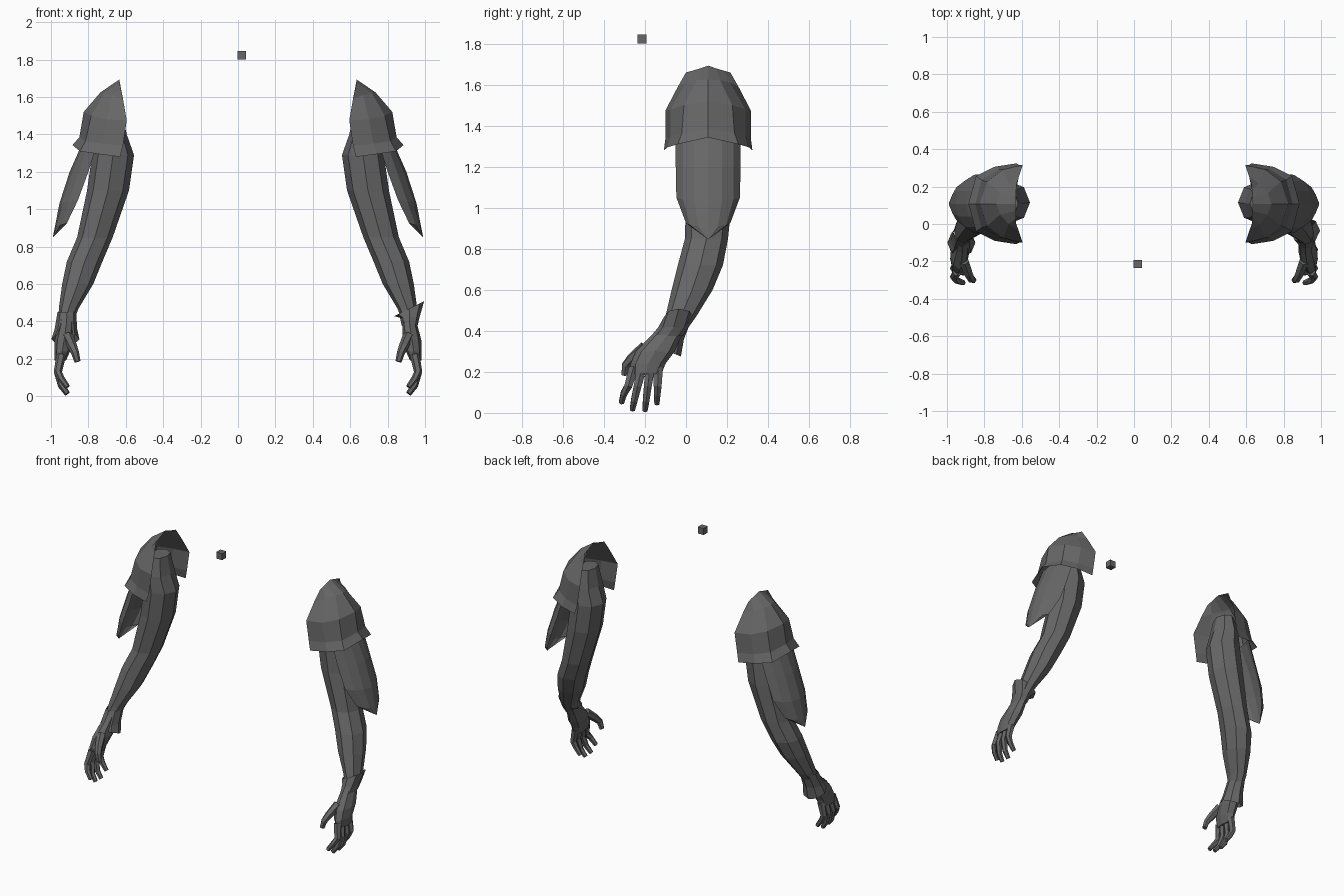
import bpy, bmesh, math
from mathutils import Vector

if "Cube" in bpy.data.objects:
    bpy.data.objects.remove(bpy.data.objects["Cube"])

steel = bpy.data.materials.new("dark_grey")
steel.diffuse_color = (0.135, 0.135, 0.135, 1)
steel.use_nodes = True
steel.node_tree.nodes["Principled BSDF"].inputs["Base Color"].default_value = steel.diffuse_color
CY = 0.108  # front/back symmetry plane of the shoulder armour


def finish(name, bm, s):
    """Mirror to side s, tidy normals and create the object."""
    for v in bm.verts:
        v.co.x *= s
    bmesh.ops.remove_doubles(bm, verts=bm.verts, dist=1e-4)
    bmesh.ops.recalc_face_normals(bm, faces=bm.faces)
    me = bpy.data.meshes.new(name)
    bm.to_mesh(me)
    bm.free()
    me.materials.append(steel)
    ob = bpy.data.objects.new(name, me)
    bpy.context.collection.objects.link(ob)
    return ob


def tube(name, rings, s, sides=8, tilt_x=0.0, tilt_y=0.0, caps=True):
    """Loft through horizontal rings (x, y, z, rx, ry); the first ring may tilt."""
    bm = bmesh.new()
    loops = []
    for k, (x, y, z, rx, ry) in enumerate(rings):
        loop = []
        for i in range(sides):
            a = 2 * math.pi * i / sides
            c, d = rx * math.cos(a), ry * math.sin(a)
            dz = (c * tilt_x + d * tilt_y) if k == 0 else 0
            loop.append(bm.verts.new((x + c, y + d, z + dz)))
        loops.append(loop)
    for a, b in zip(loops, loops[1:]):
        for i in range(sides):
            j = (i + 1) % sides
            bm.faces.new((a[i], a[j], b[j], b[i]))
    if caps:
        bm.faces.new(loops[0])
        bm.faces.new(loops[-1])
    return finish(name, bm, s)


def finger(name, pts, r, s):
    """Six-sided bent digit along a path, narrowing to the tip."""
    bm = bmesh.new()
    pts = [Vector(p) for p in pts]
    loops = []
    for k, p in enumerate(pts):
        t = (pts[min(k + 1, len(pts) - 1)] - pts[max(k - 1, 0)]).normalized()
        u = t.cross(Vector((0, 1, 0))).normalized()
        w = t.cross(u)
        rad = r * (1 - 0.45 * k / (len(pts) - 1))
        loops.append([bm.verts.new(p + rad * (math.cos(a) * u + math.sin(a) * w))
                      for a in (math.pi * i / 3 for i in range(6))])
    for a, b in zip(loops, loops[1:]):
        for i in range(6):
            j = (i + 1) % 6
            bm.faces.new((a[i], a[j], b[j], b[i]))
    bm.faces.new(loops[0])
    bm.faces.new(loops[-1])
    finish(name, bm, s)


def shell(name, rows, s):
    """Open plate: each row runs front edge to centre, reflected to the back."""
    bm = bmesh.new()
    grid = []
    for row in rows:
        full = row + [(x, 2 * CY - y, z) for x, y, z in reversed(row[:-1])]
        grid.append([bm.verts.new(p) for p in full])
    for a, b in zip(grid, grid[1:]):
        for i in range(len(a) - 1):
            bm.faces.new((a[i], a[i + 1], b[i + 1], b[i]))
    finish(name, bm, s)


# shoulder guard rows, from the crest down to the flared rim
pad_rows = [
    [(.63, .0, 1.66), (.63, .03, 1.668), (.632, .07, 1.68), (.635, CY, 1.693)],
    [(.615, -.04, 1.59), (.67, .0, 1.61), (.715, .05, 1.622), (.735, CY, 1.625)],
    [(.595, -.1, 1.475), (.70, -.075, 1.48), (.785, -.01, 1.50), (.825, CY, 1.52)],
    [(.615, -.1, 1.34), (.725, -.075, 1.35), (.815, -.02, 1.365), (.848, CY, 1.385)],
    [(.63, -.108, 1.28), (.745, -.09, 1.295), (.845, -.04, 1.31), (.885, CY, 1.343)],
]

# upper arm plate rows, tapering to a point
plate_rows = [
    [(.75, -.05, 1.36), (.79, -.015, 1.37), (.815, .04, 1.37), (.825, CY, 1.37)],
    [(.80, -.05, 1.20), (.85, -.015, 1.20), (.885, .04, 1.20), (.90, CY, 1.20)],
    [(.855, -.047, 1.05), (.905, -.015, 1.04), (.94, .04, 1.035), (.955, CY, 1.03)],
    [(.915, .0, .925), (.95, .02, .915), (.972, .06, .91), (.98, CY, .90)],
    [(.985, .095, .855), (.987, .10, .852), (.99, .104, .85), (.99, CY, .845)],
]

arm_rings = [
    (.68, .11, 1.52, .06, .08), (.68, .11, 1.40, .085, .11),
    (.668, .115, 1.29, .112, .115), (.695, .115, 1.10, .112, .115),
    (.765, .10, .85, .095, .105), (.82, .07, .72, .095, .11),
    (.857, .03, .60, .083, .10), (.905, -.025, .47, .053, .075),
    (.92, -.06, .40, .04, .06),
]

palm_rings = [
    (.915, -.06, .43, .04, .065), (.918, -.09, .385, .04, .072),
    (.93, -.15, .30, .05, .095), (.94, -.185, .24, .042, .085),
    (.95, -.195, .19, .03, .075),
]

for s, side in ((1, "right"), (-1, "left")):
    shell(f"{side}_shoulder_guard", pad_rows, s)
    shell(f"{side}_upper_arm_plate", plate_rows, s)
    tube(f"{side}_arm", arm_rings, s)
    tube(f"{side}_palm", palm_rings, s)
    # four fingers, front to back, curling inward
    for i, (ky, ty, tz) in enumerate([(-.255, -.315, .05), (-.215, -.262, .015),
                                      (-.175, -.20, .012), (-.135, -.142, .045)]):
        finger(f"{side}_finger_{i + 1}",
               [(.945, ky, .22), (.963, ky * .55 + ty * .45, .13),
                (.945, ky * .2 + ty * .8, tz + .045), (.912, ty, tz)], .026, s)
    finger(f"{side}_thumb", [(.91, -.20, .32), (.885, -.265, .265),
                             (.87, -.295, .23), (.858, -.30, .185)], .03, s)

# the right glove cuff flares upward, the left one is folded down
tube("right_cuff", [(.915, -.035, .468, .08, .072), (.918, -.06, .42, .052, .074),
                    (.918, -.09, .375, .042, .075)], 1, tilt_x=.5, caps=False)
tube("left_cuff", [(.923, -.10, .305, .075, .075), (.92, -.085, .36, .06, .075),
                   (.915, -.045, .45, .05, .07)], -1, tilt_y=-.4, caps=False)

# small floating cube
bm = bmesh.new()
bmesh.ops.create_cube(bm, size=.045)
bmesh.ops.translate(bm, verts=bm.verts, vec=(.021, -.214, 1.823))
finish("small_cube", bm, 1)
